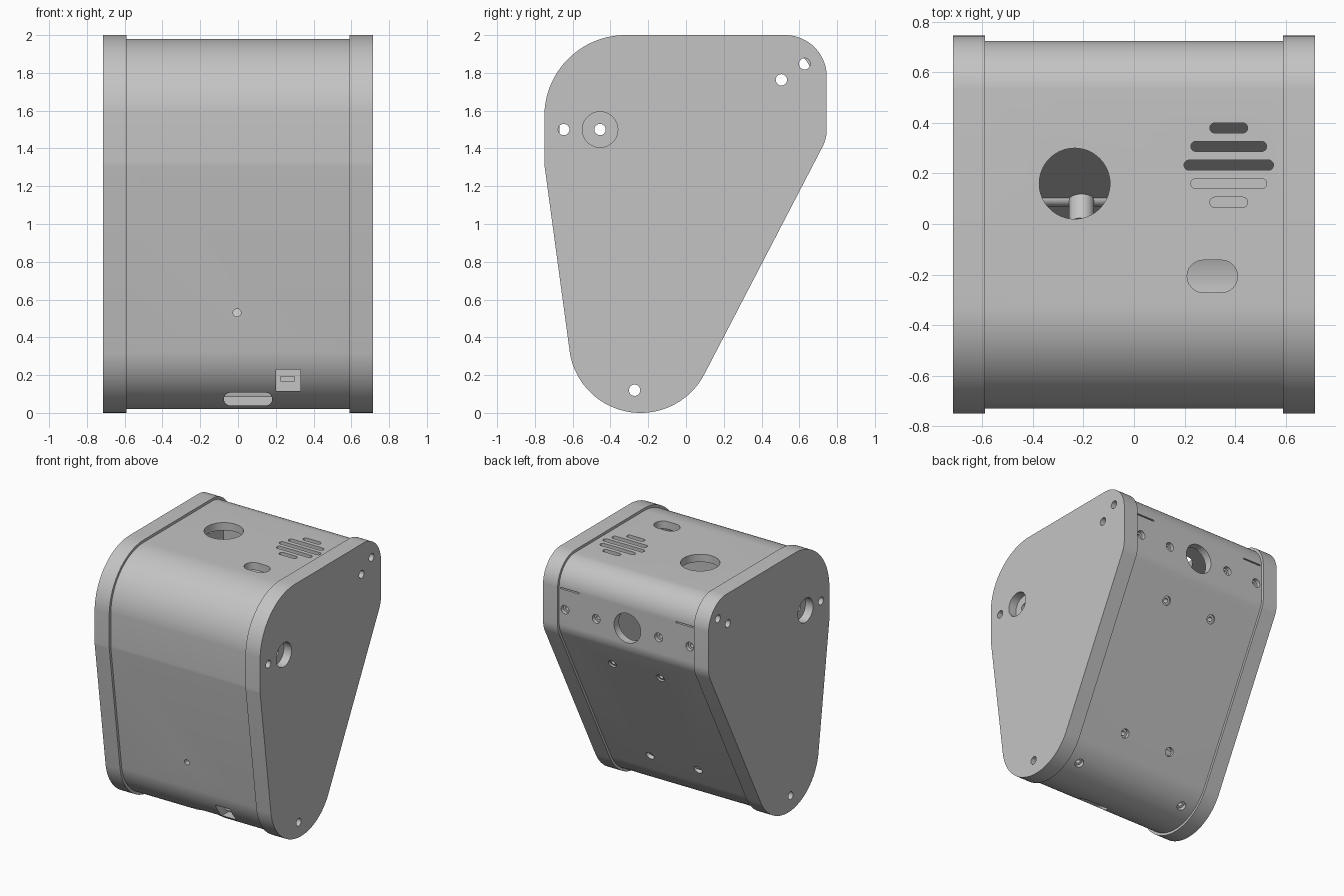
import bpy, bmesh
from math import sin, cos, tau, pi
from mathutils import Vector, Matrix

if "Cube" in bpy.data.objects:
    bpy.data.objects.remove(bpy.data.objects["Cube"])

grey = bpy.data.materials.new("light_grey_plastic")
grey.use_nodes = True
COLOUR = (0.55, 0.55, 0.55, 1)
grey.diffuse_color = COLOUR
grey.node_tree.nodes["Principled BSDF"].inputs["Base Color"].default_value = COLOUR

# The side profile is the hull of these discs: y, z, radius
DISCS = [(-.32, 1.57, .43), (.525, 1.78, .22), (.545, 1.5, .2),
         (-.24, .38, .38), (-.55, 1.33, .2)]
INSET, WALL = .02, .08
CAP_IN, CAP_OUT = .59, .716


def profile(inset, steps=144):
    pts = []
    for i in range(steps):
        n = Vector((cos(tau * i / steps), sin(tau * i / steps)))
        y, z, r = max(DISCS, key=lambda d: n.dot(d[:2]) + d[2])
        p = Vector((y, z)) + n * (r - inset)
        if not pts or (p - pts[-1]).length > 1e-4:
            pts.append(p)
    return pts


def prism(bm, pts, to_3d, lo, hi):
    """Extrude a 2D outline between two depths."""
    ends = [[bm.verts.new(to_3d(p, d)) for p in pts] for d in (lo, hi)]
    bm.faces.new(ends[0])
    bm.faces.new(ends[1])
    for i in range(len(pts)):
        j = (i + 1) % len(pts)
        bm.faces.new((ends[0][i], ends[0][j], ends[1][j], ends[1][i]))


def side_prism(bm, inset, lo, hi):
    prism(bm, profile(inset), lambda p, d: (d, p[0], p[1]), lo, hi)


def box(bm, x, y, z):
    m = Matrix.LocRotScale(Vector((sum(x), sum(y), sum(z))) / 2, None,
                           Vector((x[1] - x[0], y[1] - y[0], z[1] - z[0])))
    bmesh.ops.create_cube(bm, size=1, matrix=m)


def rod(bm, start, end, r, segs=32):
    a, b = Vector(start), Vector(end)
    turn = (b - a).to_track_quat('Z', 'Y').to_matrix().to_4x4()
    bmesh.ops.create_cone(bm, cap_ends=True, segments=segs, radius1=r, radius2=r,
                          depth=(b - a).length,
                          matrix=Matrix.Translation((a + b) / 2) @ turn)


def slot(bm, centre, half, r, to_3d, lo, hi):
    """Stadium-shaped prism, long in its first axis."""
    pts = []
    for side in (1, -1):
        for i in range(13):
            a = pi * i / 12 - pi / 2
            pts.append((centre[0] + side * (half - r + r * cos(a)),
                        centre[1] + side * r * sin(a)))
    prism(bm, pts, to_3d, lo, hi)


def make(name, bm):
    bmesh.ops.recalc_face_normals(bm, faces=bm.faces)
    me = bpy.data.meshes.new(name)
    bm.to_mesh(me)
    bm.free()
    ob = bpy.data.objects.new(name, me)
    me.materials.append(grey)
    bpy.context.collection.objects.link(ob)
    return ob


def cut(ob, build):
    """Subtract the shapes that build() adds to an empty mesh."""
    bm = bmesh.new()
    build(bm)
    cutter = make("cutter", bm)
    cutter.hide_render = True
    mod = ob.modifiers.new("cut", 'BOOLEAN')
    mod.operation, mod.solver, mod.object = 'DIFFERENCE', 'EXACT', cutter
    bpy.context.view_layer.objects.active = ob
    bpy.ops.object.modifier_apply(modifier=mod.name)
    bpy.data.objects.remove(cutter)


# Screw positions with outward normals: back wall, sloping wall, lower curve
screws = []
slope = Vector((0, .88, -.475)).normalized()
for s in (-1, 1):
    for x in (.27, .54):
        screws.append((Vector((s * x, .725, 1.62)), Vector((0, 1, 0))))
    for y in (.15, .63):
        screws.append((Vector((s * .2075, y, (.88 * y + .032) / .475)), slope))
    n = Vector((0, .2, -.3)).normalized()
    screws.append((Vector((s * .48, -.24, .38)) + n * .36, n))


def screw_bores(bm):
    for p, n in screws:
        rod(bm, p + n * .05, p - n * .3, .017, 20)


def screw_heads(bm):
    for p, n in screws:
        rod(bm, p + n * .05, p - n * .03, .034, 24)


def wall_openings(bm):
    down = lambda p, d: (p[0], p[1], d)
    # Round knob hole, oval hole and speaker slots in the top
    rod(bm, (-.235, .16, 2.1), (-.235, .16, 1.8), .14, 64)
    slot(bm, (.31, -.207), .1, .064, down, 1.8, 2.1)
    for y, half in ((.38, .075), (.307, .15), (.233, .177), (.16, .15), (.086, .075)):
        slot(bm, (.375, y), half, .02, down, 1.8, 2.1)
    # Cable hole in the back, with shallow grooves at the upper corners
    rod(bm, (0, .9, 1.62), (0, .5, 1.62), .115, 48)
    for s in (-1, 1):
        box(bm, sorted((s * .42, s * .58)), (.7, .8), (1.775, 1.785))
    # Pin hole, card slot and port in the front
    rod(bm, (-.005, -.8, .53), (-.005, -.4, .53), .021, 24)
    slot(bm, (.053, .073), .128, .034, lambda p, d: (p[0], d, p[1]), -.7, -.3)
    box(bm, (.2, .33), (-.7, -.36), (.115, .23))


# Hollow main shell
bm = bmesh.new()
side_prism(bm, INSET, -CAP_IN - .003, CAP_IN + .003)
shell = make("main_shell", bm)
cut(shell, lambda b: side_prism(b, WALL, -.8, .8))
cut(shell, wall_openings)
cut(shell, screw_bores)
cut(shell, screw_heads)

# Screw bosses standing inside the sloping wall
bm = bmesh.new()
for p, n in screws:
    if n == slope:
        rod(bm, p - n * .045, p - n * .17, .05)
bosses = make("screw_bosses", bm)
cut(bosses, screw_bores)
parts = [shell, bosses]

# End caps with through holes and a round recess
for s, name in ((1, "left_end_cap"), (-1, "right_end_cap")):
    bm = bmesh.new()
    side_prism(bm, 0, *sorted((s * CAP_IN, s * CAP_OUT)))
    cap = make(name, bm)

    def through(b):
        for y, z in ((-.647, 1.5), (-.455, 1.5), (.505, 1.763), (.628, 1.848), (-.272, .12)):
            rod(b, (s * .5, y, z), (s * .9, y, z), .03)

    cut(cap, through)
    cut(cap, lambda b: rod(b, (s * .65, -.455, 1.5), (s * .9, -.455, 1.5), .094, 48))
    parts.append(cap)

# Internal board, cross rod and port connector
bm = bmesh.new()
box(bm, (.15, .57), (-.1, .225), (.55, .58))
parts.append(make("inner_board", bm))
bm = bmesh.new()
rod(bm, (-CAP_IN, .1, .36), (.1, .1, .36), .03)
parts.append(make("inner_cross_rod", bm))
bm = bmesh.new()
box(bm, (.19, .34), (-.4, -.36), (.1, .24))
box(bm, (.225, .3), (-.48, -.38), (.165, .195))
parts.append(make("port_connector", bm))

bpy.ops.object.select_all(action='DESELECT')
for ob in parts:
    ob.select_set(True)
bpy.context.view_layer.objects.active = shell
bpy.ops.object.shade_smooth_by_angle(angle=.35)
